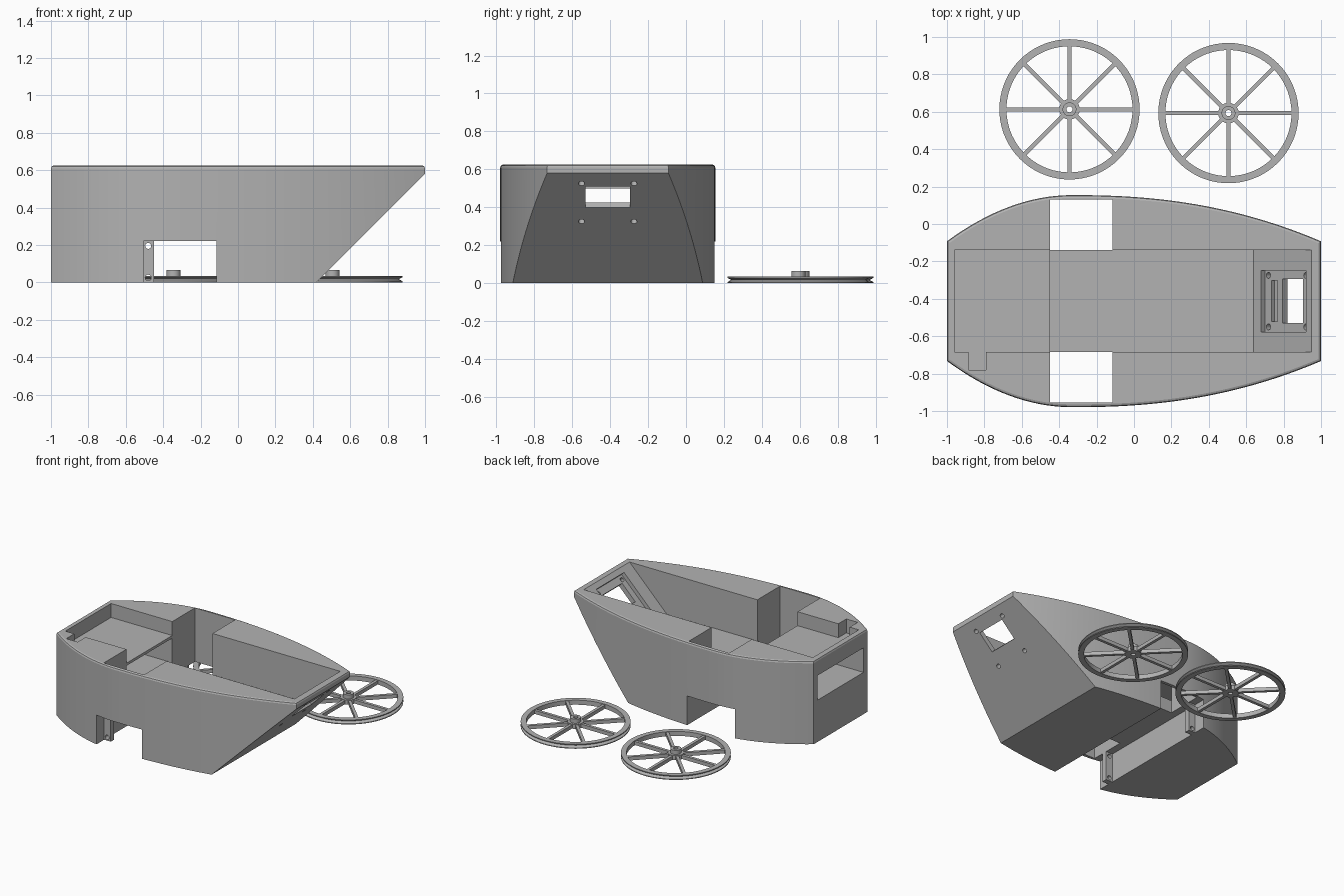
import bpy, bmesh, math
from mathutils import Matrix, Vector

old = bpy.data.objects.get("Cube")
if old:
    bpy.data.objects.remove(old)

MID = -0.4125          # centre line of the chassis in y
IN = 0.2725            # half width of the cavity
TOP = 0.625

grey = bpy.data.materials.new("plain grey")
grey.use_nodes = True
grey.diffuse_color = (0.45, 0.45, 0.45, 1)
grey.node_tree.nodes["Principled BSDF"].inputs["Base Color"].default_value = (0.45, 0.45, 0.45, 1)


def make(name, bm):
    bmesh.ops.recalc_face_normals(bm, faces=bm.faces)
    me = bpy.data.meshes.new(name)
    bm.to_mesh(me)
    bm.free()
    me.materials.append(grey)
    ob = bpy.data.objects.new(name, me)
    bpy.context.collection.objects.link(ob)
    return ob


def add_box(bm, lo, hi):
    lo, hi = Vector(lo), Vector(hi)
    bmesh.ops.create_cube(bm, size=1, matrix=Matrix.Translation((lo + hi) / 2) @ Matrix.Diagonal((*(hi - lo), 1)))


def box(name, lo, hi):
    bm = bmesh.new()
    add_box(bm, lo, hi)
    return make(name, bm)


def prism(name, points, direction):
    bm = bmesh.new()
    face = bm.faces.new([bm.verts.new(p) for p in points])
    new = bmesh.ops.extrude_face_region(bm, geom=[face])["geom"]
    bmesh.ops.translate(bm, vec=direction, verts=[g for g in new if isinstance(g, bmesh.types.BMVert)])
    return make(name, bm)


def rod(name, radius, length, matrix):
    bm = bmesh.new()
    bmesh.ops.create_cone(bm, cap_ends=True, segments=24, radius1=radius, radius2=radius,
                          depth=length, matrix=matrix)
    return make(name, bm)


def cut(target, cutter):
    mod = target.modifiers.new("cut", "BOOLEAN")
    mod.operation, mod.solver, mod.object = "DIFFERENCE", "EXACT", cutter
    bpy.context.view_layer.objects.active = target
    bpy.ops.object.modifier_apply(modifier=mod.name)
    bpy.data.objects.remove(cutter)


def smooth(ob, degrees):
    bpy.ops.object.select_all(action="DESELECT")
    ob.select_set(True)
    bpy.context.view_layer.objects.active = ob
    bpy.ops.object.shade_smooth_by_angle(angle=math.radians(degrees))


# Hull: bulging outline, extruded, with a rounded top rim
def half_width(x):
    t = (x + 0.33) / (1.33 if x > -0.33 else 0.67)
    return 0.567 - 0.247 * abs(t) ** (2.3 if t > 0 else 2)


steps = 48
xs = [-1 + 2 * i / steps for i in range(steps + 1)]
outline = [(x, MID - half_width(x), 0) for x in xs] + [(x, MID + half_width(x), 0) for x in reversed(xs)]
hull = prism("chassis_hull", outline, (0, 0, TOP))
bm = bmesh.new()
bm.from_mesh(hull.data)
rim = [e for e in bm.edges if all(v.co.z > TOP - 0.01 for v in e.verts)]
bmesh.ops.bevel(bm, geom=rim, offset=0.015, segments=2, profile=0.5, affect="EDGES")
bm.to_mesh(hull.data)
bm.free()

# Sloping nose
cut(hull, prism("nose_cutter", [(0.22, -2, -0.2), (1.2, -2, 0.78), (1.2, -2, -0.2)], (0, 3, 0)))

# Open cavity with a raised rear deck and a sloping front wall
profile = [(-0.96, 0.52), (-0.45, 0.52), (-0.45, 0.315), (0.64, 0.315), (1.025, 0.7), (-0.96, 0.7)]
cut(hull, prism("cavity_cutter", [(x, MID - IN, z) for x, z in profile], (0, 2 * IN, 0)))

# Compartment under the deck, open at the rear
cut(hull, box("rear_slot_cutter", (-1.1, MID - IN, 0.315), (-0.3, MID + IN, 0.5)))

# Small notch in the side wall
cut(hull, box("notch_cutter", (-0.885, -0.78, 0.52), (-0.79, -0.6, 0.7)))

# Wheel wells and the axle channel across the underside
for side in (-1, 1):
    a, b = sorted((MID + side * IN, MID + side * 0.5425))
    cut(hull, box("well_cutter", (-0.45, a, 0.1), (-0.115, b, 0.8)))
cut(hull, box("channel_cutter", (-0.505, -2, -0.1), (-0.115, 1, 0.22)))

# Sensor mount in the sloping wall: recess, window, slot and screw holes
tilt = Matrix.Rotation(math.radians(-45), 4, "Y")


def tilted_box(name, centre, size):
    bm = bmesh.new()
    bmesh.ops.create_cube(bm, size=1, matrix=Matrix.Translation(centre) @ tilt @ Matrix.Diagonal((*size, 1)))
    return make(name, bm)


cut(hull, tilted_box("recess_cutter", (0.8, MID, 0.475), (0.34, 0.33, 0.06)))
cut(hull, tilted_box("window_cutter", (0.875, MID, 0.455), (0.155, 0.235, 0.4)))
cut(hull, tilted_box("slot_cutter", (0.73, MID, 0.405), (0.042, 0.22, 0.1)))
for side in (-1, 1):
    for z in (0.325, 0.525):
        place = Matrix.Translation((z + 0.42, MID + side * 0.138, z)) @ tilt
        cut(hull, rod("screw_cutter", 0.016, 0.3, place))
smooth(hull, 20)

# Motor brackets in the channel, each with two screw holes
for side, name in ((-1, "right_motor_bracket"), (1, "left_motor_bracket")):
    y = MID + side * 0.44
    bracket = box(name, (-0.51, y - 0.02, 0), (-0.45, y + 0.02, 0.225))
    for z in (0.025, 0.195):
        place = Matrix.Translation((-0.48, y, z)) @ Matrix.Rotation(math.pi / 2, 4, "X")
        cut(bracket, rod("bracket_cutter", 0.016, 0.2, place))


# Spoked wheels with a grooved rim, lying flat beside the chassis
def lathe(bm, profile, segments):
    rings = []
    for i in range(segments):
        a = 2 * math.pi * i / segments
        rings.append([bm.verts.new((r * math.cos(a), r * math.sin(a), z)) for r, z in profile])
    n = len(profile)
    for i, ring in enumerate(rings):
        nxt = rings[(i + 1) % segments]
        for j in range(n):
            k = (j + 1) % n
            bm.faces.new((ring[j], nxt[j], nxt[k], ring[k]))


def wheel(name, x, y):
    bm = bmesh.new()
    lathe(bm, [(0.337, 0), (0.375, 0), (0.375, 0.006), (0.355, 0.017),
               (0.375, 0.028), (0.375, 0.034), (0.337, 0.034)], 72)
    lathe(bm, [(0.016, 0), (0.055, 0), (0.055, 0.034), (0.037, 0.034), (0.037, 0.065), (0.016, 0.065)], 32)
    for i in range(8):
        start = len(bm.verts)
        add_box(bm, (0.045, -0.011, 0.003), (0.345, 0.011, 0.03))
        bm.verts.ensure_lookup_table()
        bmesh.ops.rotate(bm, verts=bm.verts[start:], cent=(0, 0, 0),
                         matrix=Matrix.Rotation(i * math.pi / 4, 3, "Z"))
    ob = make(name, bm)
    ob.location = (x, y, 0)
    smooth(ob, 25)


wheel("first_wheel", -0.345, 0.613)
wheel("second_wheel", 0.505, 0.593)
